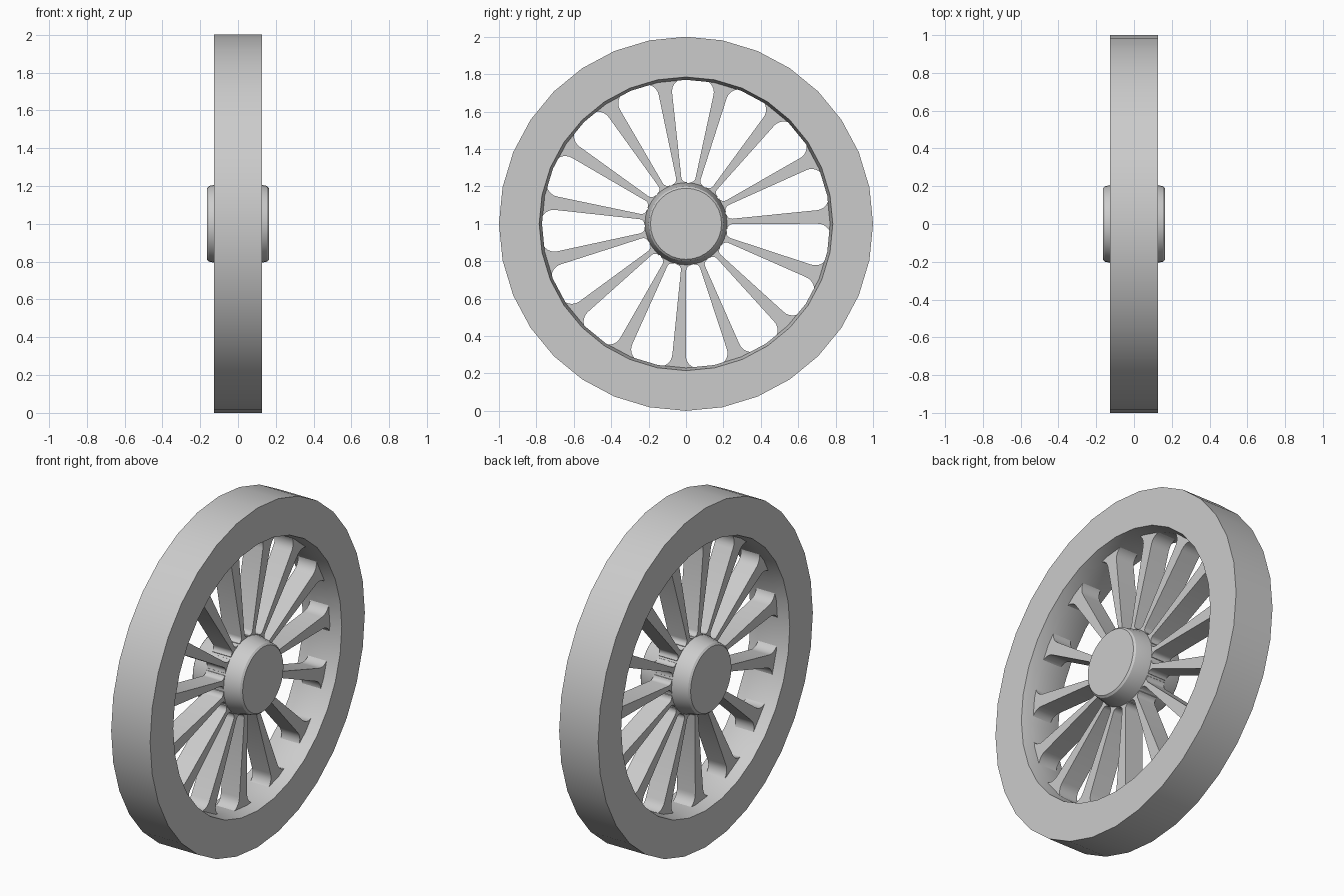
import bpy
import bmesh
from math import radians, sin, cos, pi
from mathutils import Matrix, Vector

cube = bpy.data.objects.get("Cube")
if cube:
    bpy.data.objects.remove(cube, do_unlink=True)

SPOKES = 15
PHASE = radians(3)
CENTRE = Vector((0, 0, 1))

grey = bpy.data.materials.new("plain_grey")
grey.use_nodes = True
colour = (0.6, 0.6, 0.6, 1)
grey.diffuse_color = colour
grey.node_tree.nodes["Principled BSDF"].inputs["Base Color"].default_value = colour


def finish(name, bm):
    """Turn a bmesh into a smooth-shaded object on the axle line."""
    bmesh.ops.remove_doubles(bm, verts=bm.verts, dist=0.0001)
    bmesh.ops.recalc_face_normals(bm, faces=bm.faces)
    mesh = bpy.data.meshes.new(name)
    bm.to_mesh(mesh)
    bm.free()
    mesh.materials.append(grey)
    obj = bpy.data.objects.new(name, mesh)
    obj.location = CENTRE
    bpy.context.collection.objects.link(obj)
    bpy.ops.object.select_all(action="DESELECT")
    obj.select_set(True)
    bpy.context.view_layer.objects.active = obj
    bpy.ops.object.shade_smooth_by_angle(angle=radians(30))
    return obj


def lathe(name, profile, steps, closed):
    """Spin (x, radius) points around the x axis."""
    bm = bmesh.new()
    verts = [bm.verts.new((x, 0, r)) for x, r in profile]
    edges = [bm.edges.new(pair) for pair in zip(verts, verts[1:])]
    if closed:
        edges.append(bm.edges.new((verts[-1], verts[0])))
    bmesh.ops.spin(bm, geom=verts + edges, cent=(0, 0, 0), axis=(1, 0, 0),
                   angle=2 * pi, steps=steps, use_merge=True)
    return finish(name, bm)


def mirrored(half):
    """Continue a half profile onto the -x side."""
    return half + [(-x, r) for x, r in reversed(half) if x > 0]


# Rim, slightly tapered on the inside
lathe("rim", mirrored([(0, 0.77), (0.06, 0.77), (0.127, 0.785), (0.127, 1.0)]),
      32, True)

# Hub with tapered, softly chamfered ends
lathe("hub", mirrored([(0.163, 0), (0.163, 0.19), (0.153, 0.2),
                       (0.06, 0.22), (0, 0.22)]), 32, False)


def fillet(r_mid, w_mid, radius, start, end, steps=6):
    """Arc of (radius from axle, half width) points."""
    turns = [radians(start + (end - start) * i / steps) for i in range(steps + 1)]
    return [(r_mid + radius * sin(a), w_mid - radius * cos(a)) for a in turns]


# Spokes: thin at the hub, wider at the rim, filleted into both
side = [(0.2, 0.042)]
side += fillet(0.247, 0.042, 0.028, -85, 0, 4)
side += fillet(0.7, 0.106, 0.07, 0, 86)
side += [(0.79, 0.11)]
outline = side + [(r, -w) for r, w in reversed(side)]

bm = bmesh.new()
for i in range(SPOKES):
    turn = Matrix.Rotation(PHASE + 2 * pi * i / SPOKES, 4, "X")
    face = bm.faces.new([bm.verts.new(turn @ Vector((-0.06, r, w)))
                         for r, w in outline])
    grown = bmesh.ops.extrude_face_region(bm, geom=[face])
    moved = [v for v in grown["geom"] if isinstance(v, bmesh.types.BMVert)]
    bmesh.ops.translate(bm, verts=moved, vec=(0.12, 0, 0))
finish("spokes", bm)
